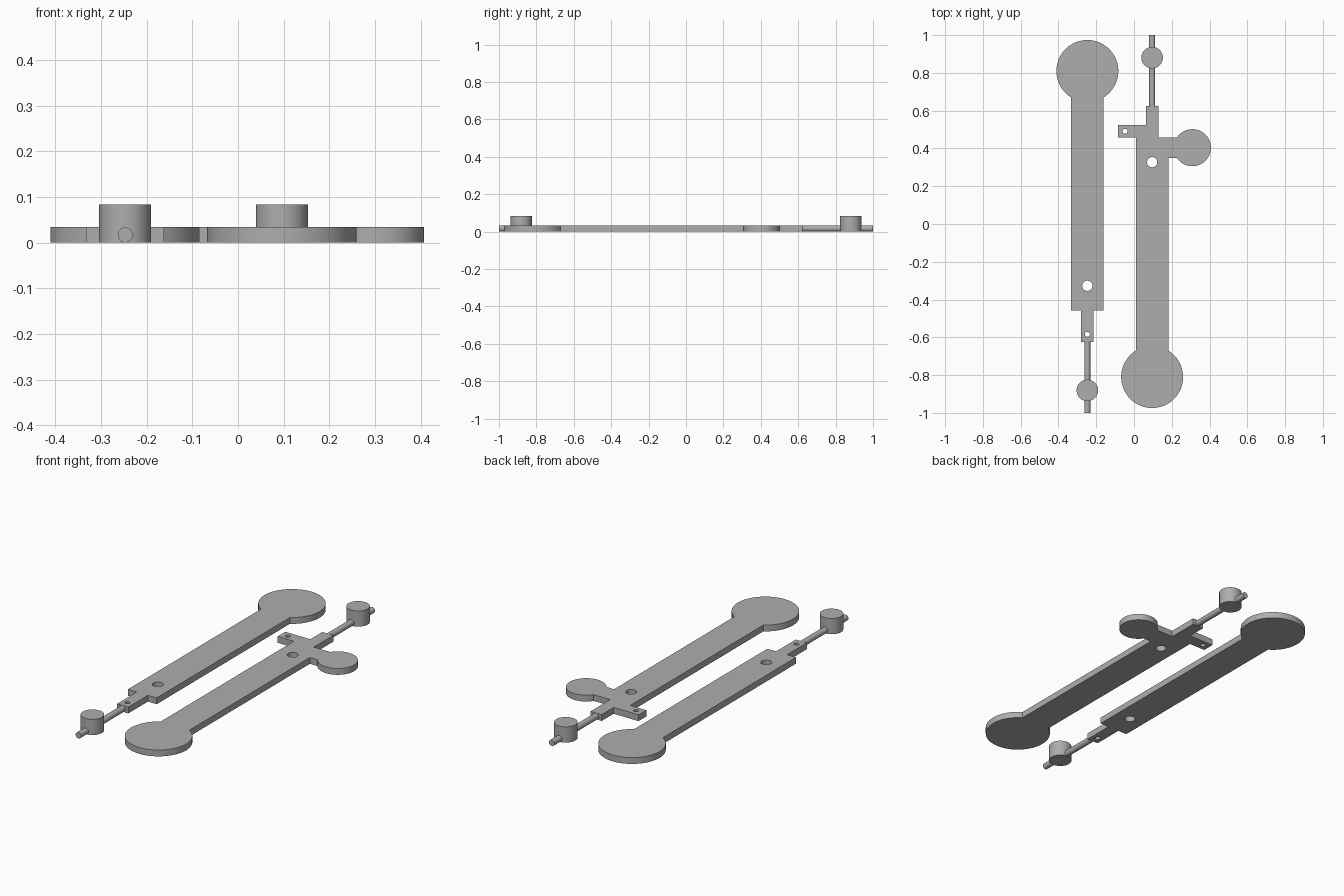
import bpy
import bmesh
from math import asin, cos, sin, pi, radians
from mathutils import Matrix

cube = bpy.data.objects.get("Cube")
if cube:
    bpy.data.objects.remove(cube, do_unlink=True)

grey = bpy.data.materials.new("plain grey")
colour = (0.42, 0.42, 0.42, 1)
grey.diffuse_color = colour
grey.use_nodes = True
grey.node_tree.nodes["Principled BSDF"].inputs["Base Color"].default_value = colour

# Shared arm dimensions, measured from the centre of the round paddle
THICK = 0.034
PADDLE_R, BAR_HALF, NECK_HALF = 0.164, 0.0855, 0.033
SHOULDER, NECK_END, ROD_END, KNOB_Y = 1.268, 1.434, 1.81, 1.691
PIVOT = (0, 1.137, 0.027)


def arc(cx, cy, r, start, end, n=64):
    return [(cx + r * cos(start + (end - start) * i / n),
             cy + r * sin(start + (end - start) * i / n)) for i in range(n + 1)]


def finish(name, mesh, place):
    mesh.transform(place)
    mesh.materials.clear()
    mesh.materials.append(grey)
    obj = bpy.data.objects.new(name, mesh)
    bpy.context.collection.objects.link(obj)
    bpy.ops.object.select_all(action='DESELECT')
    obj.select_set(True)
    bpy.context.view_layer.objects.active = obj
    bpy.ops.object.shade_smooth_by_angle(angle=radians(30))
    return obj


def plate(name, outline, holes, place):
    """Flat outline with round holes, filled and thickened upward from z = 0."""
    curve = bpy.data.curves.new(name + "_profile", 'CURVE')
    curve.dimensions = '2D'
    curve.fill_mode = 'BOTH'
    curve.extrude = THICK / 2
    loops = [outline] + [arc(x, y, r, 0, 2 * pi, 32)[:-1] for x, y, r in holes]
    for points in loops:
        spline = curve.splines.new('POLY')
        spline.points.add(len(points) - 1)
        for p, (x, y) in zip(spline.points, points):
            p.co = (x, y, 0, 1)
        spline.use_cyclic_u = True
    temp = bpy.data.objects.new(name + "_profile", curve)
    mesh = bpy.data.meshes.new_from_object(temp)
    bpy.data.objects.remove(temp)
    bm = bmesh.new()
    bm.from_mesh(mesh)
    bmesh.ops.remove_doubles(bm, verts=bm.verts, dist=0.00005)
    bmesh.ops.recalc_face_normals(bm, faces=bm.faces)
    bm.to_mesh(mesh)
    bm.free()
    finish(name, mesh, place @ Matrix.Translation((0, 0, THICK / 2)))


def cylinder(name, radius, length, matrix, place):
    bm = bmesh.new()
    bmesh.ops.create_cone(bm, cap_ends=True, segments=48, radius1=radius,
                          radius2=radius, depth=length, matrix=matrix)
    mesh = bpy.data.meshes.new(name)
    bm.to_mesh(mesh)
    bm.free()
    finish(name, mesh, place)


def arm(side, place, extra, left_tab, right_lobe):
    # Paddle, bar and neck share one outline
    a = asin(BAR_HALF / PADDLE_R)
    outline = arc(0, 0, PADDLE_R, pi / 2 + a, 2.5 * pi - a)
    outline += right_lobe
    outline += [(BAR_HALF, SHOULDER)] if not right_lobe else []
    outline += [(NECK_HALF, SHOULDER), (NECK_HALF, NECK_END), (-NECK_HALF, NECK_END)]
    outline += left_tab or [(-NECK_HALF, SHOULDER)]
    outline += [(-BAR_HALF, SHOULDER)]
    plate(side + "_arm", outline, [PIVOT, extra], place)

    # Rod along the arm, with an upright knob near its tip
    start = NECK_END - 0.005
    lie = Matrix.Translation((0, (start + ROD_END) / 2, THICK / 2)) @ Matrix.Rotation(pi / 2, 4, 'X')
    cylinder(side + "_rod", 0.0163, ROD_END - start, lie, place)
    cylinder(side + "_knob", 0.057, 0.084, Matrix.Translation((0, KNOB_Y, 0.042)), place)


# Right arm: plain, turned to point forward, small hole in the neck
arm("right", Matrix.Translation((-0.247, 0.81, 0)) @ Matrix.Rotation(pi, 4, 'Z'),
    (0, 1.394, 0.013), [], [])

# Left arm: points back, with a drilled tab on one side and a round lobe on the other
LOBE_X, LOBE_Y, LOBE_R, STEM = 0.213, 1.214, 0.098, 0.054
b = asin(STEM / LOBE_R)
lobe = [(BAR_HALF, LOBE_Y - STEM)] + arc(LOBE_X, LOBE_Y, LOBE_R, b - pi, pi - b)
tab = [(-NECK_HALF, 1.333), (-0.181, 1.333), (-0.181, SHOULDER)]
arm("left", Matrix.Translation((0.096, -0.81, 0)), (-0.143, 1.301, 0.013), tab, lobe)
